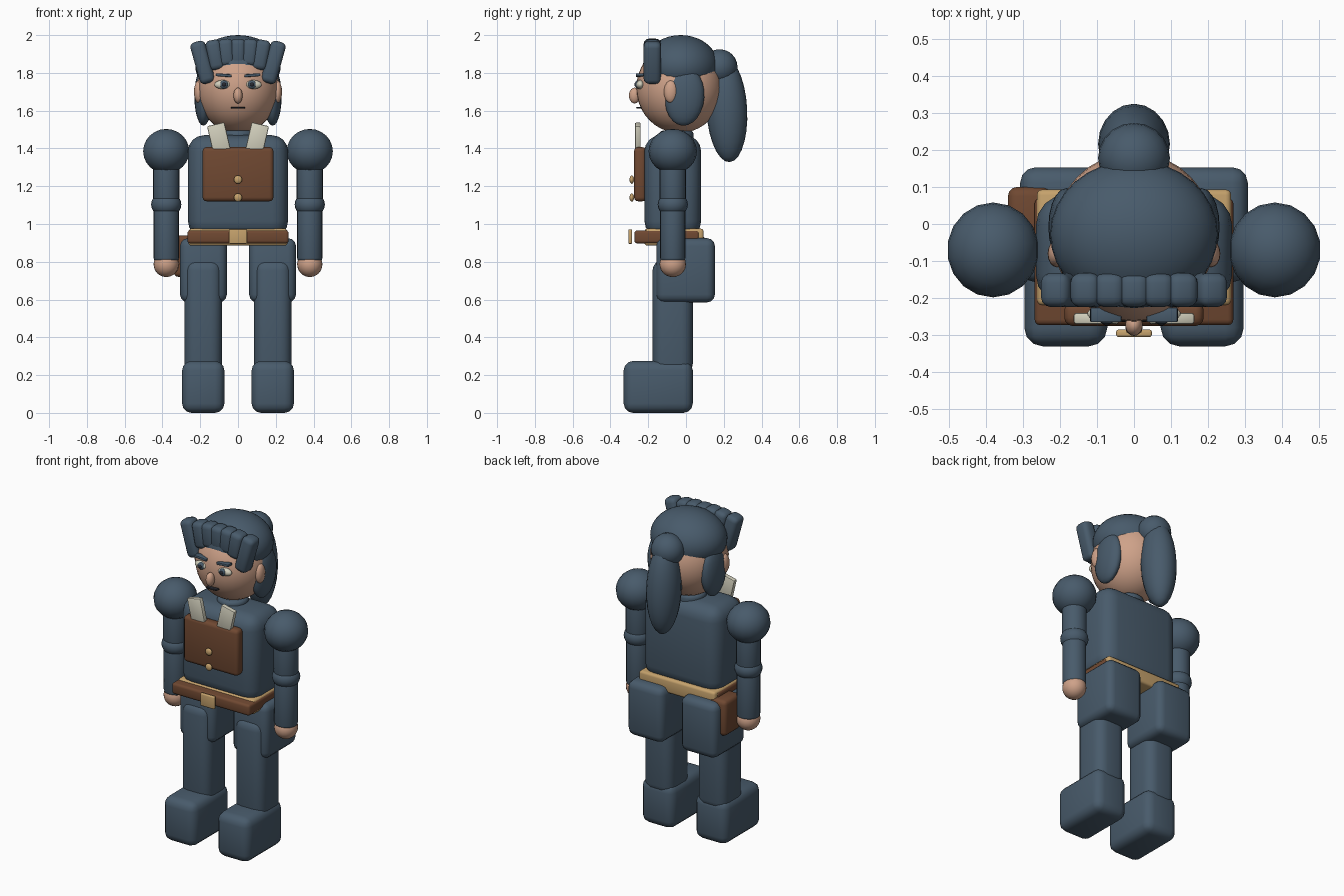
import bpy, math
from mathutils import Euler

if "Cube" in bpy.data.objects:
    bpy.data.objects.remove(bpy.data.objects["Cube"])


def material(name, rgb):
    m = bpy.data.materials.new(name)
    m.diffuse_color = (*rgb, 1)
    m.use_nodes = True
    m.node_tree.nodes["Principled BSDF"].inputs["Base Color"].default_value = m.diffuse_color
    return m


SLATE = material("slate_blue", (0.065, 0.104, 0.147))
SKIN = material("skin", (0.62, 0.36, 0.25))
BROWN = material("brown_leather", (0.16, 0.065, 0.031))
TAN = material("tan_brass", (0.56, 0.36, 0.15))
CREAM = material("cream_cloth", (0.65, 0.63, 0.51))
DARK = material("dark_line", (0.02, 0.022, 0.03))


def finish(name, mat, smooth=True):
    ob = bpy.context.object
    ob.name = name
    ob.data.materials.append(mat)
    bpy.ops.object.transform_apply(location=False, rotation=False, scale=True)
    if smooth:
        bpy.ops.object.shade_smooth_by_angle(angle=math.radians(40))
    return ob


def ball(name, loc, radii, mat, seg=24, rings=14, rot=(0, 0, 0)):
    bpy.ops.mesh.primitive_uv_sphere_add(segments=seg, ring_count=rings, radius=1,
                                         location=loc, rotation=rot)
    bpy.context.object.scale = radii
    return finish(name, mat)


def box(name, x, y, z, mat, bevel=0.02, seg=3, rot=(0, 0, 0)):
    """Rounded box from (min, max) pairs, turned about its own centre."""
    loc = [(a + b) / 2 for a, b in (x, y, z)]
    bpy.ops.mesh.primitive_cube_add(size=1, location=loc, rotation=rot)
    bpy.context.object.scale = [b - a for a, b in (x, y, z)]
    ob = finish(name, mat, smooth=False)
    mod = ob.modifiers.new("round", "BEVEL")
    mod.width, mod.segments = bevel, seg
    bpy.ops.object.modifier_apply(modifier="round")
    bpy.ops.object.shade_smooth_by_angle(angle=math.radians(40))
    return ob


def tube(name, loc, radius, z, mat, bevel=0.02):
    """Upright cylinder with rounded rims."""
    bpy.ops.mesh.primitive_cylinder_add(vertices=20, radius=radius, depth=z[1] - z[0],
                                        location=(*loc, sum(z) / 2))
    ob = finish(name, mat, smooth=False)
    mod = ob.modifiers.new("round", "BEVEL")
    mod.width, mod.segments, mod.limit_method = bevel, 3, 'ANGLE'
    mod.angle_limit = math.radians(50)
    bpy.ops.object.modifier_apply(modifier="round")
    bpy.ops.object.shade_smooth_by_angle(angle=math.radians(40))
    return ob


def span(c, half):
    return (c - half, c + half)


# Torso and collar
box("torso", (-0.265, 0.265), (-0.22, 0.08), (0.93, 1.47), SLATE, 0.085, 4)
tube("neck", (0, -0.05), 0.09, (1.42, 1.495), SLATE)

# Belt, buckle and hip pouch
box("belt_lining", (-0.262, 0.262), (-0.22, 0.093), (0.885, 0.975), TAN, 0.015)
box("belt", (-0.268, 0.268), (-0.273, 0.07), (0.897, 0.966), BROWN, 0.015)
box("buckle", (-0.048, 0.048), (-0.305, -0.285), (0.895, 0.972), TAN, 0.006)
box("hip_pouch", (-0.34, -0.22), (-0.06, 0.1), (0.72, 0.94), BROWN, 0.025)

# Chest panel and its buttons
box("chest_panel", (-0.188, 0.188), (-0.275, -0.21), (1.12, 1.407), BROWN, 0.022)
for z in (1.14, 1.235):
    ball("button", (0, -0.287, z), (0.022, 0.012, 0.022), TAN, 16, 10)

# Head, nose and mouth
ball("head", (0, -0.035, 1.72), (0.218, 0.228, 0.238), SKIN, 32, 20)
ball("nose", (0, -0.272, 1.68), (0.024, 0.03, 0.042), SKIN, 16, 10)
box("mouth", (-0.037, 0.037), (-0.264, -0.225), (1.611, 1.62), DARK, 0.003, 1)

# Hair cap and ponytail
ball("hair_cap", (0, -0.028, 1.835), (0.226, 0.2, 0.165), SLATE, 32, 20)
ball("ponytail_knot", (0, 0.178, 1.83), (0.097, 0.095, 0.095), SLATE, 20, 12)
ball("ponytail", (0, 0.216, 1.605), (0.097, 0.108, 0.278), SLATE, 20, 14,
     (math.radians(3), 0, 0))

# Fringe locks fan outward and get longer toward the sides
for i in range(-3, 4):
    k = abs(i)
    bottom = (1.84, 1.835, 1.815, 1.742)[k]
    top = (1.98, 1.98, 1.975, 1.97)[k]
    cx = (0, 0.062, 0.122, 0.188)[k] * (1 if i >= 0 else -1)
    box("fringe_lock", span(cx, 0.041), (-0.224, -0.132), (bottom, top), SLATE, 0.027, 3,
        (0, math.radians(5.2 * i), 0))

for s in (-1, 1):
    side = "left_" if s > 0 else "right_"
    # Side hair, ear and facial details
    ball(side + "side_hair", (s * 0.183, -0.008, 1.675), (0.048, 0.105, 0.155), SLATE, 20, 12,
         (math.radians(-4), 0, 0))
    ball(side + "ear", (s * 0.208, -0.08, 1.7), (0.025, 0.037, 0.06), SKIN, 16, 10)
    ball(side + "eye", (s * 0.078, -0.242, 1.738), (0.048, 0.022, 0.024), CREAM, 18, 10)
    ball(side + "iris", (s * 0.074, -0.257, 1.738), (0.022, 0.013, 0.022), SLATE, 16, 10)
    ball(side + "pupil", (s * 0.074, -0.266, 1.738), (0.011, 0.008, 0.011), DARK, 12, 8)
    box(side + "brow", span(s * 0.076, 0.042), (-0.265, -0.225), (1.78, 1.795), SLATE, 0.004, 2,
        (0, math.radians(-s * 4), 0))
    # Collar tab
    box(side + "collar_tab", span(s * 0.102, 0.047), (-0.27, -0.24), (1.385, 1.53), CREAM,
        0.007, 2, (0, math.radians(s * 13), 0))

    # Arm
    ax, ay = s * 0.38, -0.07
    ball(side + "shoulder", (ax, ay, 1.385), (0.124, 0.128, 0.118), SLATE, 18, 12)
    tube(side + "upper_arm", (ax, ay), 0.07, (1.09, 1.36), SLATE)
    ball(side + "elbow", (ax, ay, 1.103), (0.08, 0.08, 0.066), SLATE, 20, 12)
    tube(side + "forearm", (ax, ay), 0.067, (0.80, 1.12), SLATE)
    ball(side + "hand", (ax, ay, 0.787), (0.067, 0.07, 0.068), SKIN, 20, 12)

    # Leg
    box(side + "thigh_guard", span(s * 0.183, 0.124), (-0.157, 0.153), (0.585, 0.925), SLATE,
        0.042)
    box(side + "leg", span(s * 0.184, 0.099), (-0.177, 0.036), (0.2, 0.813), SLATE, 0.06, 4)
    box(side + "foot", span(s * 0.184, 0.112), (-0.33, 0.036), (0.0, 0.275), SLATE, 0.05, 3)
